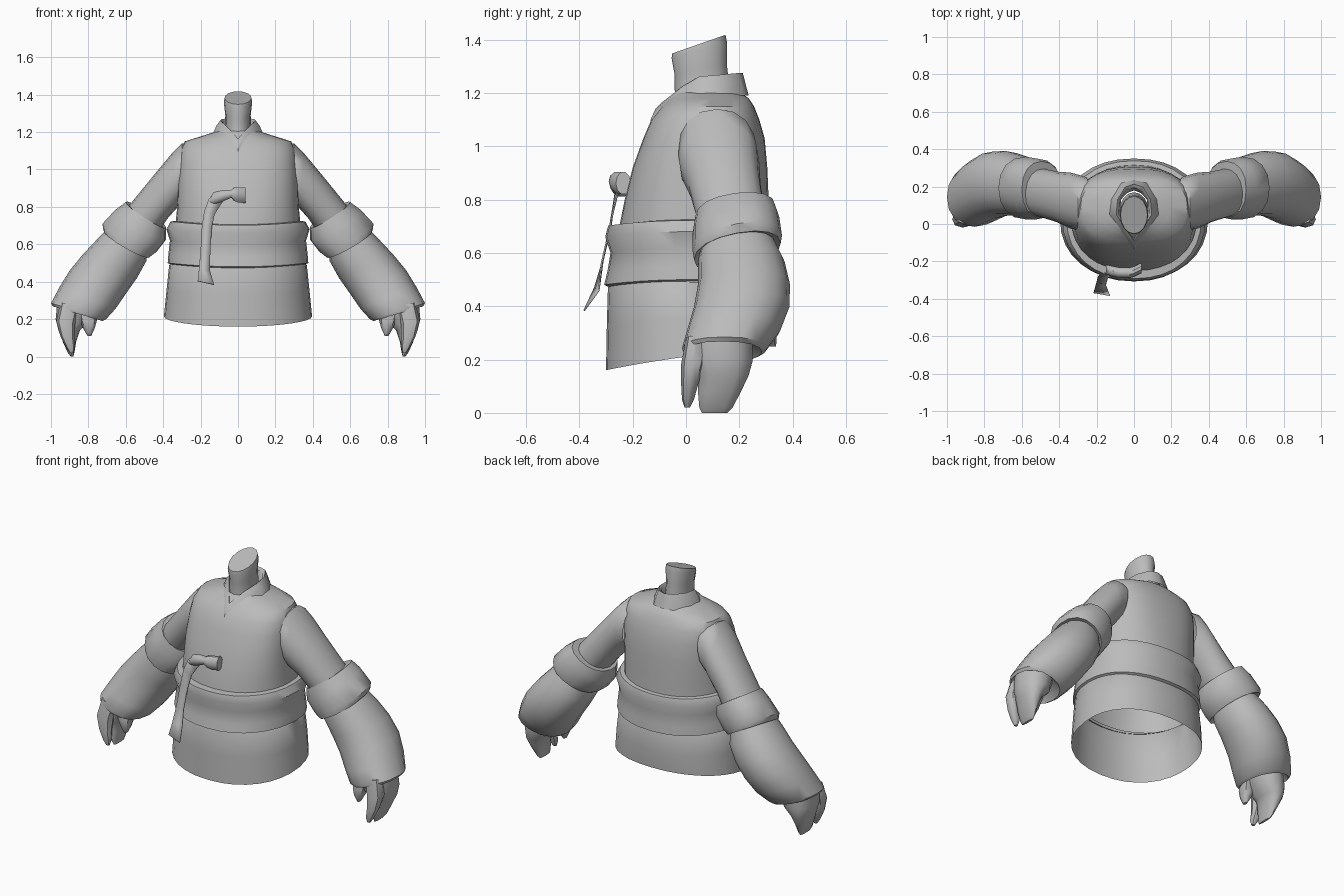
import bpy, bmesh, math
from mathutils import Vector

cloth = bpy.data.materials.new("plain grey")
cloth.diffuse_color = (0.5, 0.5, 0.5, 1)


def finish(name, bm, mirror=False, thick=0, angle=45):
    bmesh.ops.recalc_face_normals(bm, faces=bm.faces[:])
    me = bpy.data.meshes.new(name)
    bm.to_mesh(me)
    bm.free()
    ob = bpy.data.objects.new(name, me)
    bpy.context.collection.objects.link(ob)
    me.materials.append(cloth)
    bpy.ops.object.select_all(action='DESELECT')
    ob.select_set(True)
    bpy.context.view_layer.objects.active = ob
    bpy.ops.object.shade_smooth_by_angle(angle=math.radians(angle))
    if thick:
        ob.modifiers.new("thickness", 'SOLIDIFY').thickness = thick
    if mirror:
        ob.modifiers.new("mirror", 'MIRROR')
    return ob


def loft(name, rings, caps=(False, False), closed=True, **kw):
    """Skin a list of equally long point rows."""
    bm = bmesh.new()
    rows = [[bm.verts.new(p) for p in r] for r in rings]
    n = len(rows[0])
    for a, b in zip(rows, rows[1:]):
        for i in range(n if closed else n - 1):
            j = (i + 1) % n
            bm.faces.new((a[i], a[j], b[j], b[i]))
    if caps[0]:
        bm.faces.new(rows[0])
    if caps[1]:
        bm.faces.new(rows[-1])
    return finish(name, bm, **kw)


def spow(v, p):
    return math.copysign(abs(v) ** (2 / p), v)


def level(z, hx, yf, yb, cy=0.03, p=2.2, sag=0.0, rise=0.0, n=32):
    """Body outline at height z; sag lifts the sides, rise lifts the back."""
    out = []
    for i in range(n):
        a = 2 * math.pi * i / n
        c, s = spow(math.cos(a), p), spow(math.sin(a), p)
        y = cy + s * ((yb - cy) if s > 0 else (cy - yf))
        out.append((hx * c, y, z + sag * c * c + rise * (s + 1) / 2))
    return out


def limb(outer, inner, y0, y1, tilt=0.0, n=16):
    """Limb section between an outer and an inner (x, z) point."""
    o, i = Vector((outer[0], 0, outer[1])), Vector((inner[0], 0, inner[1]))
    c = (o + i) / 2 + Vector((0, (y0 + y1) / 2, 0))
    u, v = (o - i) / 2, Vector((0, (y1 - y0) / 2, tilt))
    return [c + u * spow(math.cos(t), 2.2) + v * spow(math.sin(t), 2.2)
            for t in (2 * math.pi * k / n for k in range(n))]


# jacket body, shoulders closing in to the neck
loft("jacket_body", [
    level(0.48, .345, -.275, .325),
    level(0.70, .335, -.25, .315),
    level(0.80, .325, -.23, .31, p=2.4),
    level(0.92, .322, -.20, .305, .04, 2.5),
    level(1.03, .315, -.16, .295, .06, 2.6),
    level(1.10, .308, -.13, .275, .08, 2.6),
    level(1.15, .285, -.09, .255, .09, 2.5),
    level(1.18, .19, -.06, .235, .09, 2.2),
    level(1.205, .11, -.04, .20, .07, 2)])

# open skirt below the belt, hem higher at the back
loft("jacket_skirt", [
    level(0.50, .355, -.28, .325),
    level(0.47, .368, -.293, .335, sag=.02),
    level(0.33, .382, -.297, .345, sag=.01, rise=.03),
    level(0.16, .396, -.30, .338, sag=.01, rise=.09)])

# wide padded belt
loft("belt", [level(z, hx, yf, yb, sag=.02) for z, hx, yf, yb in (
    (.705, .335, -.25, .315), (.702, .36, -.292, .338), (.66, .383, -.303, .35),
    (.60, .364, -.283, .338), (.53, .372, -.295, .345), (.48, .376, -.307, .35),
    (.468, .35, -.28, .325))])


# collar band dropping to a V at the front
def collar_row(w, yf, yb, zf, zs, zb):
    half = [(0, yf, zf), (w * .55, yf + .075, zf + (zs - zf) * .6),
            (w, .05, zs), (w * .93, .13, zs + (zb - zs) * .5), (w * .5, yb - .015, zb)]
    return half + [(0, yb, zb)] + [(-x, y, z) for x, y, z in half[:0:-1]]


loft("collar", [
    collar_row(.135, -.135, .235, 1.095, 1.19, 1.19),
    collar_row(.115, -.115, .222, 1.14, 1.235, 1.24),
    collar_row(.095, -.09, .213, 1.165, 1.262, 1.275),
    collar_row(.082, -.07, .195, 1.155, 1.25, 1.265),
    collar_row(.075, -.05, .18, 1.12, 1.18, 1.19)])

# neck with a slanted top
loft("neck", [[(hx * math.cos(t), cy + hy * math.sin(t), z + k * math.sin(t))
               for t in (2 * math.pi * i / 16 for i in range(16))]
              for z, hx, cy, hy, k in (
                  (1.12, .08, .06, .11, 0), (1.21, .07, .06, .102, .015),
                  (1.29, .068, .055, .098, .02), (1.36, .076, .05, .104, .03),
                  (1.383, .072, .048, .10, .035))], caps=(False, True))

# upper sleeves
loft("upper_sleeve", [limb(*r) for r in (
    ((.24, 1.13), (.27, .86), .0, .25), ((.30, 1.14), (.305, .82), -.03, .265),
    ((.35, 1.09), (.33, .79), -.025, .275), ((.45, .97), (.375, .74), .01, .28),
    ((.58, .81), (.43, .66), .04, .30), ((.62, .74), (.48, .62), .06, .30))],
    mirror=True)

# rolled cuffs above the elbow
loft("rolled_cuff", [limb(*r) for r in (
    ((.55, .79), (.42, .70), .07, .28, .02), ((.60, .825), (.385, .69), .035, .335, .02),
    ((.655, .785), (.385, .625), .025, .35, .03), ((.725, .71), (.435, .56), .025, .36, .03),
    ((.72, .675), (.47, .535), .03, .355, .03), ((.67, .67), (.50, .57), .07, .30, .02))],
    mirror=True)

# puffed lower sleeves, closed inside the opening
loft("lower_sleeve", [limb(*r) for r in (
    ((.68, .70), (.48, .59), .06, .33), ((.755, .625), (.49, .51), .045, .37),
    ((.83, .545), (.54, .42), .045, .39), ((.90, .46), (.60, .335), .03, .388),
    ((.955, .37), (.655, .255), .005, .355), ((1.0, .285), (.705, .20), -.015, .305),
    ((.99, .268), (.725, .19), -.01, .285), ((.96, .30), (.77, .25), .02, .25))],
    caps=(False, True), mirror=True)

# hands: mitten of fingers, separate front finger, short thumb
loft("hand", [limb(*r, n=12) for r in (
    ((.965, .30), (.76, .27), .01, .25), ((.975, .20), (.79, .19), .02, .25),
    ((.96, .14), (.845, .14), .045, .235), ((.935, .075), (.865, .08), .045, .205),
    ((.91, .02), (.875, .02), .05, .175), ((.895, .0), (.88, .0), .06, .155))],
    caps=(True, True), mirror=True)
loft("front_finger", [limb(*r, n=8) for r in (
    ((.95, .29), (.85, .27), .0, .08), ((.972, .19), (.87, .18), -.018, .07),
    ((.95, .11), (.875, .10), -.018, .045), ((.92, .05), (.872, .05), -.015, .03),
    ((.90, .02), (.88, .02), -.005, .015))], caps=(True, True), mirror=True)
loft("thumb", [limb(*r, n=8) for r in (
    ((.86, .27), (.745, .24), .02, .12), ((.845, .19), (.755, .19), .01, .10),
    ((.825, .145), (.768, .145), .015, .08), ((.805, .11), (.785, .11), .03, .06))],
    caps=(True, True), mirror=True)

# bow knot and loop on the chest
loft("bow", [[(x, cy + .028 * math.cos(t), z + h * math.sin(t))
              for t in (2 * math.pi * i / 10 for i in range(10))]
             for x, cy, z, h in (
                 (-.15, -.24, .83, .02), (-.13, -.25, .845, .035), (-.08, -.26, .86, .032),
                 (-.035, -.26, .87, .022), (-.025, -.262, .868, .036),
                 (.0, -.255, .864, .042), (.04, -.235, .862, .043))],
     caps=(True, True))

# hanging ribbon tail
loft("ribbon_tail", [
    [(-.11, -.255, .885), (-.08, -.26, .83)], [(-.155, -.265, .845), (-.10, -.265, .80)],
    [(-.18, -.275, .78), (-.125, -.275, .76)], [(-.193, -.285, .70), (-.14, -.29, .69)],
    [(-.20, -.315, .57), (-.148, -.32, .56)], [(-.208, -.345, .47), (-.15, -.33, .46)],
    [(-.215, -.37, .405), (-.128, -.385, .385)]], closed=False, thick=.006)
